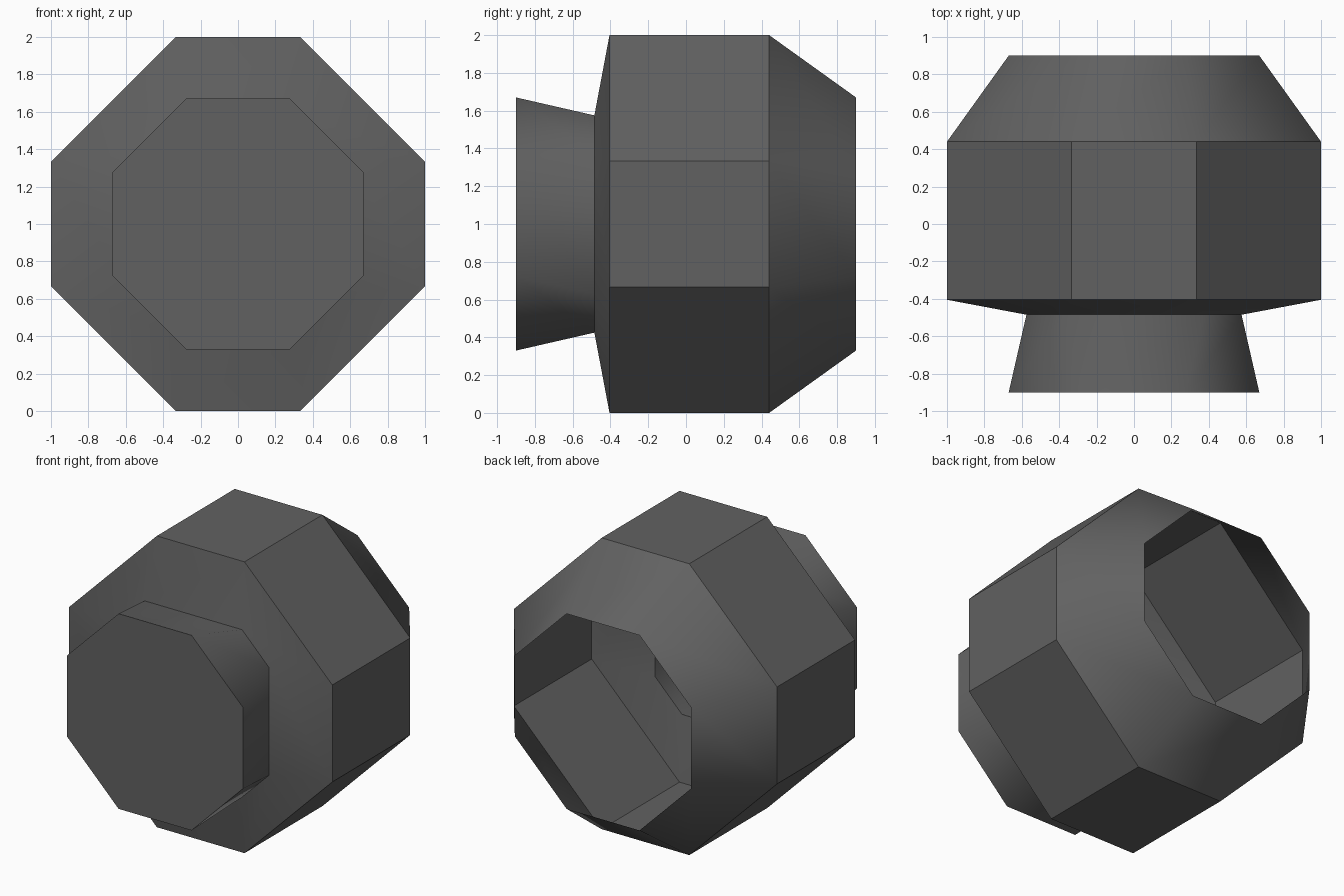
import bpy, bmesh

if "Cube" in bpy.data.objects:
    bpy.data.objects.remove(bpy.data.objects["Cube"])

# One dark grey colour
grey = bpy.data.materials.new("dark grey")
grey.diffuse_color = (0.12, 0.12, 0.12, 1)
grey.use_nodes = True
grey.node_tree.nodes["Principled BSDF"].inputs["Base Color"].default_value = grey.diffuse_color


def ring(bm, y, half, flat):
    """Eight-sided ring around the y axis; flat is half the length of its straight sides."""
    quarter = [(flat, half), (half, flat)]
    pts = quarter + [(x, -z) for x, z in reversed(quarter)]
    pts += [(-x, -z) for x, z in pts]
    return [bm.verts.new((x, y, 1 + z)) for x, z in pts]


def shell(name, sections, smooth, cap_front=False):
    """Skin a row of rings into an open shell; smooth lists which bands are shaded round."""
    bm = bmesh.new()
    rings = [ring(bm, *s) for s in sections]
    for i, (a, b) in enumerate(zip(rings, rings[1:])):
        for k in range(8):
            n = (k + 1) % 8
            f = bm.faces.new((a[k], a[n], b[n], b[k]))
            f.smooth = smooth[i]
    if cap_front:
        bm.faces.new(list(reversed(rings[0])))
    # make every face point away from the axis, the cap to the front
    bm.normal_update()
    for f in bm.faces:
        c = f.calc_center_median()
        out = c.copy()
        out.z -= 1
        out.y = 0
        if out.length < 0.01:
            out.y = -1
        if f.normal.dot(out) < 0:
            f.normal_flip()
    # keep creases between bands sharp
    for r in rings:
        for k in range(8):
            e = bm.edges.get((r[k], r[(k + 1) % 8]))
            if e:
                e.smooth = False
    me = bpy.data.meshes.new(name)
    bm.to_mesh(me)
    bm.free()
    me.materials.append(grey)
    ob = bpy.data.objects.new(name, me)
    bpy.context.collection.objects.link(ob)
    return ob


# Flared front nozzle with a closed front face
shell("front_nozzle", [(-0.90, 0.67, 0.277), (-0.485, 0.575, 0.37)], [True], cap_front=True)

# Hollow main housing: front shoulder, straight body, tapered open back
shell("housing", [(-0.485, 0.575, 0.37), (-0.405, 1.0, 0.333),
                  (0.44, 1.0, 0.333), (0.90, 0.67, 0.277)],
      [True, False, True])
